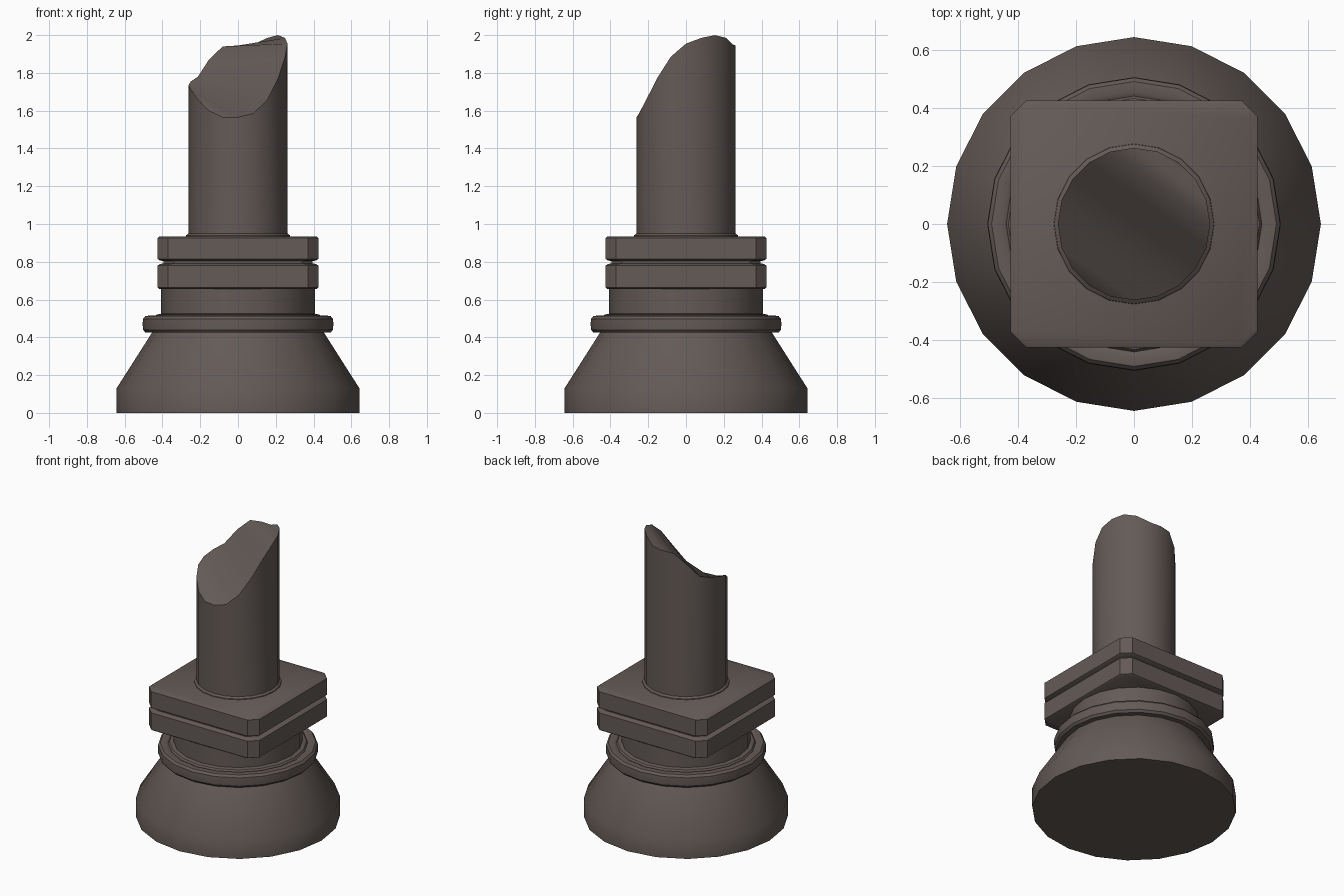
import bpy, bmesh, math

if "Cube" in bpy.data.objects:
    bpy.data.objects.remove(bpy.data.objects["Cube"])

SIDES = 20
mat = bpy.data.materials.new("dark brown grey")
mat.diffuse_color = (0.127, 0.103, 0.094, 1)
mat.use_nodes = True
mat.node_tree.nodes["Principled BSDF"].inputs["Base Color"].default_value = mat.diffuse_color


def circle(r, z):
    """Ring of points; z may be one height or a height per point."""
    zs = z if isinstance(z, list) else [z] * SIDES
    return [(r * math.cos(2 * math.pi * i / SIDES),
             r * math.sin(2 * math.pi * i / SIDES), zs[i]) for i in range(SIDES)]


def chamfered_square(h, z, c=0.055):
    k = h - c
    return [(x, y, z) for x, y in ((h, -k), (h, k), (k, h), (-k, h),
                                   (-h, k), (-h, -k), (-k, -h), (k, -h))]


def loft(name, rings, cap_axis=None):
    """Skin a stack of rings and cap both ends. cap_axis is the rim point
    about which the top is closed in strips, for a surface that is not flat."""
    bm = bmesh.new()
    rows = [[bm.verts.new(p) for p in ring] for ring in rings]
    n = len(rows[0])
    for a, b in zip(rows, rows[1:]):
        for i in range(n):
            j = (i + 1) % n
            bm.faces.new((a[i], a[j], b[j], b[i]))
    bm.faces.new(rows[0][::-1])
    top = rows[-1]
    if cap_axis is None:
        bm.faces.new(top)
    else:
        for k in range(n // 2):
            quad = [top[(cap_axis + s) % n] for s in (k, k + 1, -k - 1, -k)]
            bm.faces.new(list(dict.fromkeys(quad)))
    bmesh.ops.recalc_face_normals(bm, faces=bm.faces[:])
    mesh = bpy.data.meshes.new(name)
    bm.to_mesh(mesh)
    bm.free()
    mesh.materials.append(mat)
    ob = bpy.data.objects.new(name, mesh)
    bpy.context.collection.objects.link(ob)
    bpy.ops.object.select_all(action='DESELECT')
    ob.select_set(True)
    bpy.context.view_layer.objects.active = ob
    bpy.ops.object.shade_smooth_by_angle(angle=math.radians(35))
    return ob


# Flared foot, rounded collar ring and neck
loft("base", [circle(r, z) for r, z in (
    (0.643, 0), (0.643, 0.13), (0.455, 0.425), (0.49, 0.425), (0.503, 0.44),
    (0.505, 0.47), (0.503, 0.498), (0.49, 0.513), (0.455, 0.516),
    (0.44, 0.508), (0.432, 0.52), (0.407, 0.525), (0.407, 0.66))])

# Square block with a groove dividing it into two plates
loft("square_plates", [chamfered_square(h, z) for h, z in (
    (0.415, 0.655), (0.425, 0.663), (0.425, 0.78), (0.415, 0.787),
    (0.395, 0.792), (0.395, 0.803), (0.415, 0.808), (0.425, 0.815),
    (0.425, 0.927), (0.415, 0.935))])

# Shaft broken off at a slant: rim heights counter-clockwise from +x
rim = [1.955, 1.985, 2.0, 1.985, 1.95, 1.945, 1.94, 1.87, 1.78, 1.755,
       1.735, 1.71, 1.66, 1.60, 1.565, 1.565, 1.585, 1.655, 1.77, 1.885]
loft("broken_shaft", [circle(0.277, 0.93), circle(0.275, 0.94),
                      circle(0.262, 0.95), circle(0.262, rim)], cap_axis=3)
